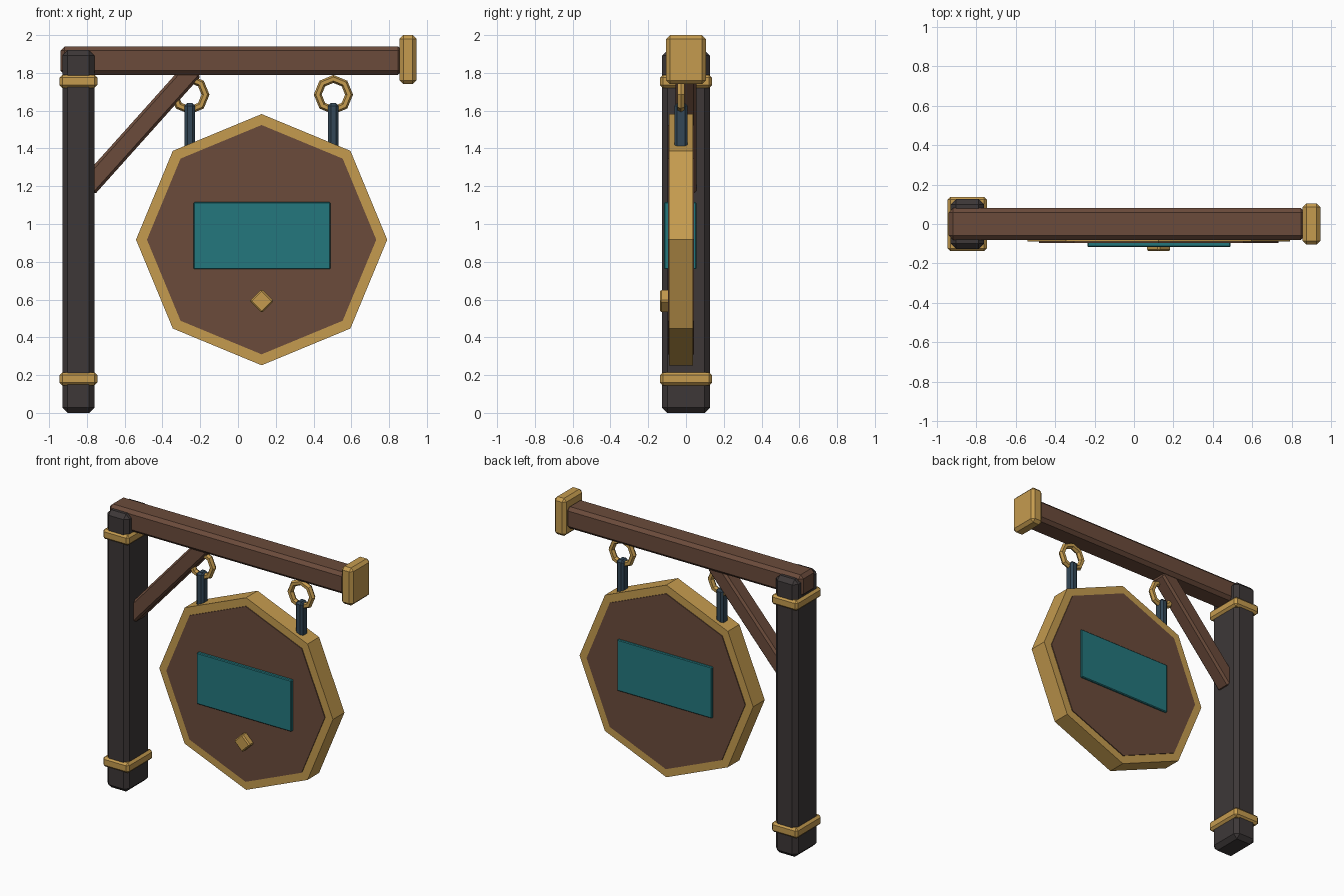
import bpy
import math

cube = bpy.data.objects.get("Cube")
if cube:
    bpy.data.objects.remove(cube, do_unlink=True)


def material(name, r, g, b):
    m = bpy.data.materials.new(name)
    m.use_nodes = True
    m.diffuse_color = (r, g, b, 1)
    m.node_tree.nodes["Principled BSDF"].inputs["Base Color"].default_value = (r, g, b, 1)
    return m


gold = material("aged gold", 0.56, 0.33, 0.078)
wood = material("brown wood", 0.147, 0.071, 0.044)
dark = material("dark timber", 0.047, 0.039, 0.039)
teal = material("teal paint", 0.017, 0.186, 0.207)
steel = material("blue steel", 0.033, 0.064, 0.096)


def finish(name, mat, bevel=0.0):
    ob = bpy.context.object
    ob.name = ob.data.name = name
    ob.data.materials.append(mat)
    if bevel:
        mod = ob.modifiers.new("chamfer", 'BEVEL')
        mod.width = bevel
        mod.segments = 1
        mod.limit_method = 'ANGLE'
    return ob


def box(name, mat, centre, size, bevel=0.0, tilt=0.0):
    """Chamfered box, tilted about the y axis."""
    bpy.ops.mesh.primitive_cube_add(size=1, location=centre)
    ob = bpy.context.object
    for v in ob.data.vertices:
        v.co = [c * s for c, s in zip(v.co, size)]
    ob.rotation_euler.y = tilt
    return finish(name, mat, bevel)


def octagon(name, mat, radius, y0, y1):
    """Upright eight-sided slab with a corner at the top."""
    bpy.ops.mesh.primitive_cylinder_add(
        vertices=8, radius=radius, depth=y1 - y0,
        location=(SIGN_X, (y0 + y1) / 2, SIGN_Z), rotation=(math.pi / 2, 0, 0))
    return finish(name, mat)


SIGN_X, SIGN_Z, SIGN_Y = 0.125, 0.917, -0.027
POST_X = -0.845

# Post with its two metal bands
box("post", dark, (POST_X, 0, 0.96), (0.17, 0.254, 1.92), 0.028)
for name, z in (("lower_band", 0.18), ("upper_band", 1.755)):
    box(name, gold, (POST_X, 0, z), (0.2, 0.276, 0.07), 0.015)

# Cross beam and end cap
box("beam", wood, (-0.035, 0, 1.865), (1.81, 0.16, 0.15), 0.022)
box("beam_end_cap", gold, (0.9, 0, 1.87), (0.09, 0.21, 0.26), 0.02)

# Diagonal brace running from the post up to the beam
x0, z0, x1, z1 = -0.8, 1.19, -0.235, 1.82
box("brace", wood, ((x0 + x1) / 2, 0, (z0 + z1) / 2),
    (math.hypot(x1 - x0, z1 - z0), 0.11, 0.107), 0.014,
    -math.atan2(z1 - z0, x1 - x0))

# Rings and hanger bars
for side, x in (("right", SIGN_X - 0.38), ("left", SIGN_X + 0.38)):
    bpy.ops.mesh.primitive_torus_add(
        major_segments=8, minor_segments=6, major_radius=0.083, minor_radius=0.021,
        location=(x, SIGN_Y, 1.685), rotation=(math.pi / 2, 0, 0))
    finish(side + "_ring", gold)
    box(side + "_hanger", steel, (x, SIGN_Y, 1.515), (0.055, 0.07, 0.25), 0.014)

# Sign board: gold rim, wooden panel standing slightly proud, painted plate
octagon("sign_rim", gold, 0.665, -0.09, 0.036)
octagon("sign_panel", wood, 0.607, -0.096, 0.042)
box("sign_plate", teal, (SIGN_X + 0.002, -0.031, 0.938), (0.725, 0.172, 0.355), 0.005)
box("diamond_stud", gold, (SIGN_X, -0.111, 0.592), (0.09, 0.054, 0.09), 0.008, math.pi / 4)
